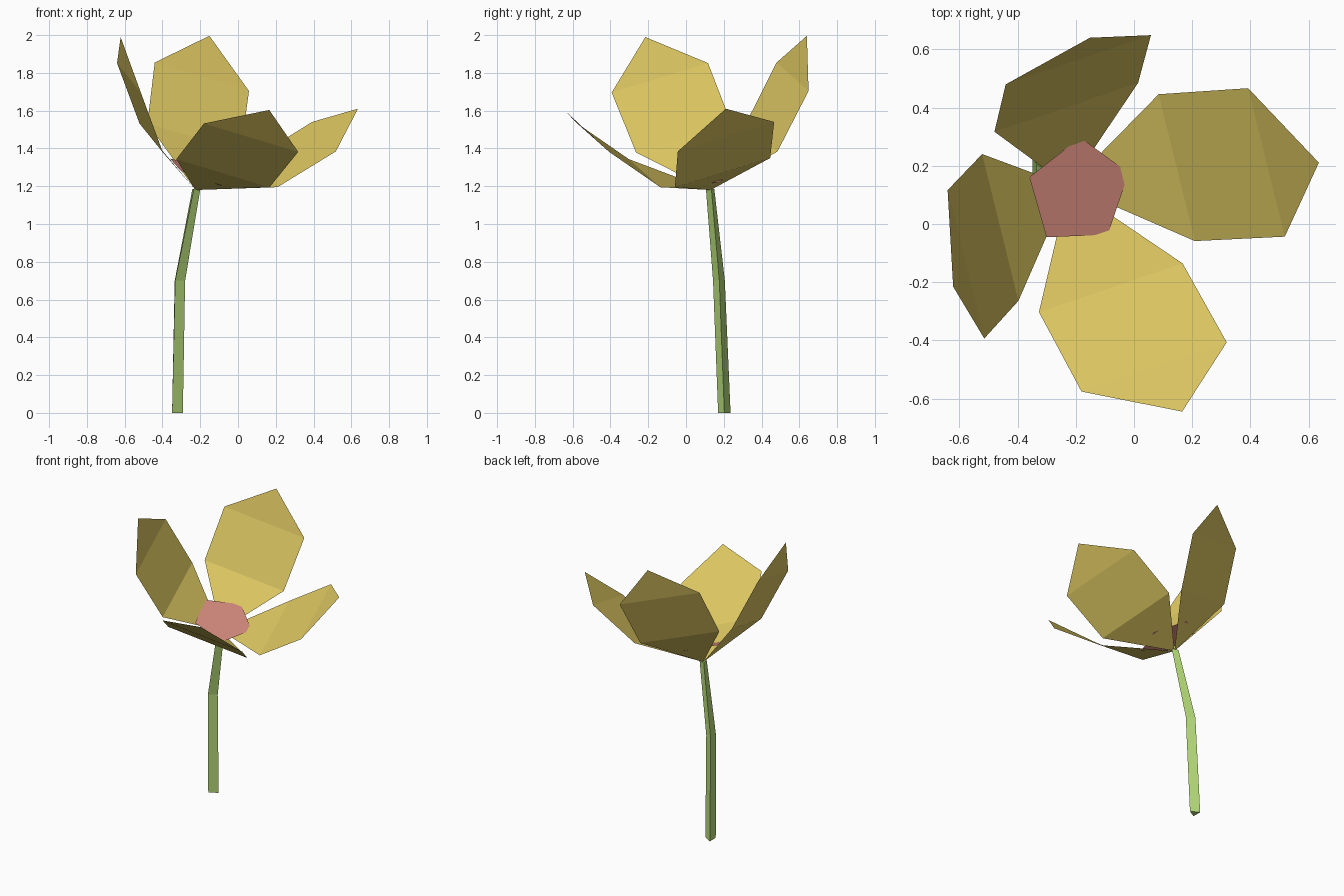
import bpy
from math import cos, sin, radians
from mathutils import Matrix, Vector

if "Cube" in bpy.data.objects:
    bpy.data.objects.remove(bpy.data.objects["Cube"])


def material(name, rgb):
    m = bpy.data.materials.new(name)
    lin = [((c / 255 + 0.055) / 1.055) ** 2.4 for c in rgb]
    m.diffuse_color = (*lin, 1)
    m.use_nodes = True
    m.node_tree.nodes["Principled BSDF"].inputs["Base Color"].default_value = m.diffuse_color
    return m


yellow = material("petal_yellow", (222, 200, 98))
pink = material("center_pink", (213, 139, 125))
green = material("stem_green", (181, 217, 120))


def add_object(name, verts, faces, mat):
    mesh = bpy.data.meshes.new(name)
    mesh.from_pydata([tuple(v) for v in verts], [], faces)
    mesh.materials.append(mat)
    mesh.update()
    obj = bpy.data.objects.new(name, mesh)
    bpy.context.collection.objects.link(obj)
    return obj


# Flower head frame: tilted forward and to the right on top of the stem
head = (Matrix.Translation((-0.225, 0.13, 1.18))
        @ Matrix.Rotation(radians(-29.7), 4, 'Z')
        @ Matrix.Rotation(radians(23.3), 4, 'Y'))

# Petals: one folded six-point sheet, turned four times
petal = [(0, 0, 0), (0.333, -0.271, 0.2), (0.567, -0.274, 0.477),
         (0.69, 0, 0.675), (0.567, 0.274, 0.477), (0.333, 0.271, 0.2)]
for k in range(4):
    m = head @ Matrix.Rotation(radians(46 + 90 * k), 4, 'Z')
    add_object(f"petal_{k + 1}", [m @ Vector(p) for p in petal],
               [(0, 1, 5), (1, 2, 4, 5), (2, 3, 4)], yellow)

# Flower center: flat five-sided disc
disc = []
for k in range(5):
    a = radians(48 + 72 * k)
    disc.append(head @ Vector((0.191 * cos(a), 0.191 * sin(a), 0.1)))
add_object("flower_center", disc, [tuple(range(5))], pink)

# Stem: three-sided tapering tube through three rings (x, y, z, radius, twist)
rings = [(-0.33, 0.203, 0, 0.038, 0),
         (-0.316, 0.175, 0.70, 0.036, 2),
         (-0.225, 0.13, 1.185, 0.026, 10)]
verts, faces = [], [(2, 1, 0), (6, 7, 8)]
for x, y, z, r, twist in rings:
    for k in range(3):
        a = radians(twist + 120 * k)
        verts.append((x + r * cos(a), y + r * sin(a), z))
for i in range(2):
    for k in range(3):
        a, b = 3 * i + k, 3 * i + (k + 1) % 3
        faces.append((a, b, b + 3, a + 3))
add_object("stem", verts, faces, green)
